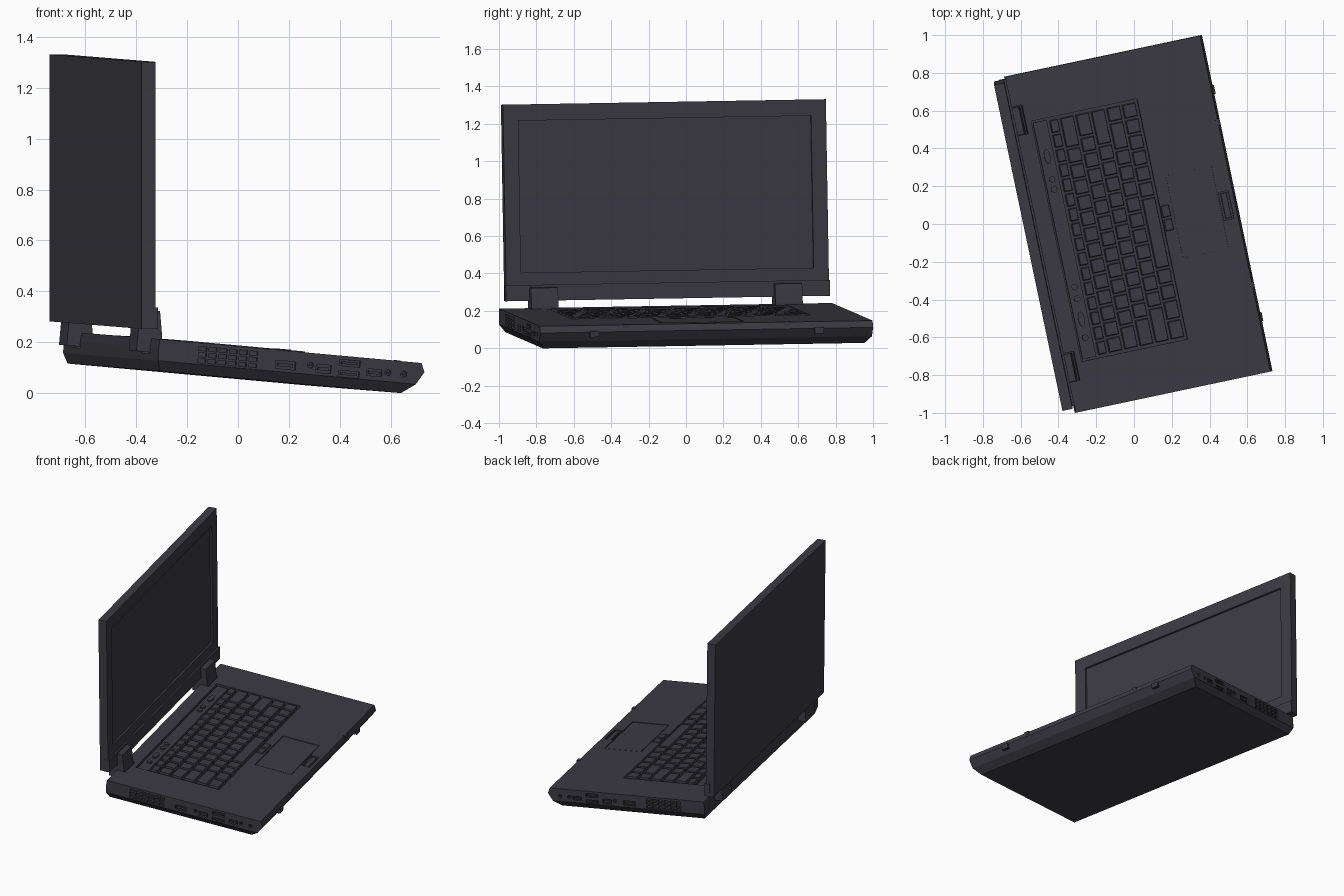
import bpy, bmesh, math
from mathutils import Matrix, Vector

if "Cube" in bpy.data.objects:
    bpy.data.objects.remove(bpy.data.objects["Cube"])

mat = bpy.data.materials.new("dark_charcoal")
mat.diffuse_color = (0.045, 0.043, 0.056, 1)
mat.use_nodes = True
mat.node_tree.nodes["Principled BSDF"].inputs["Base Color"].default_value = mat.diffuse_color

# Frames: base axes are u (towards user), v (width), w (up)
U = Vector((1.04, 0.22, -0.095)).normalized()
V = Vector((-0.37, 1.78, 0.03))
V = (V - U * V.dot(U)).normalized()
D = Vector((0, -V.z / V.y, 1)).normalized()      # lid's upward direction


def frame(x, y, z, origin):
    m = Matrix((x, y, z)).transposed().to_4x4()
    m.translation = origin
    return m


BASE = frame(U, V, U.cross(V), (0.535, 0.108, 0.133))
LID = frame(V.cross(D), V, D, (-0.533, -0.103, 0.267))


def loft(bm, rings):
    """Closed solid through rings of equal point count, bottom to top."""
    rs = [[bm.verts.new(p) for p in r] for r in rings]
    n = len(rs[0])
    bm.faces.new(rs[0][::-1])
    bm.faces.new(rs[-1])
    for a, b in zip(rs, rs[1:]):
        for i in range(n):
            j = (i + 1) % n
            bm.faces.new((a[i], a[j], b[j], b[i]))


def rect(u0, u1, v0, v1, w):
    return [(u0, v0, w), (u1, v0, w), (u1, v1, w), (u0, v1, w)]


def box(bm, u0, u1, v0, v1, w0, w1, t=0.0):
    loft(bm, [rect(u0, u1, v0, v1, w0), rect(u0 + t, u1 - t, v0 + t, v1 - t, w1)])


def disc_up(bm, u, v, r, w0, w1, stretch=1.0, n=12):
    ang = [2 * math.pi * i / n for i in range(n)]
    loft(bm, [[(u + r * math.cos(a), v + r * stretch * math.sin(a), w) for a in ang]
              for w in (w0, w1)])


def disc_side(bm, u, w, r, v0, v1, n=10):
    ang = [2 * math.pi * i / n for i in range(n)]
    loft(bm, [[(u + r * math.cos(a), v, w + r * math.sin(a)) for a in ang]
              for v in (v0, v1)])


def make(name, bm, m):
    bmesh.ops.recalc_face_normals(bm, faces=bm.faces)
    me = bpy.data.meshes.new(name)
    bm.to_mesh(me)
    bm.free()
    me.materials.append(mat)
    ob = bpy.data.objects.new(name, me)
    ob.matrix_world = m
    bpy.context.collection.objects.link(ob)
    return ob


def carve(ob, bm):
    cutter = make("cutter", bm, ob.matrix_world.copy())
    cutter.hide_render = True
    mod = ob.modifiers.new("carve", 'BOOLEAN')
    mod.operation, mod.solver, mod.object = 'DIFFERENCE', 'EXACT', cutter
    bpy.context.view_layer.objects.active = ob
    bpy.ops.object.modifier_apply(modifier=mod.name)
    bpy.data.objects.remove(cutter)


HW = 0.909  # half width of base

# Base body with chamfered underside and pointed front lip
bm = bmesh.new()
loft(bm, [rect(-1.04, -0.065, -HW + 0.03, HW - 0.03, -0.125),
          rect(-1.055, -0.015, -HW, HW, -0.085),
          rect(-1.058, 0.015, -HW, HW, -0.035),
          rect(-1.055, 0.0, -HW, HW, 0.0)])
base = make("base_body", bm, BASE)

# Cut-outs: keyboard well, touchpad, latch, hinge notches, vents and ports
rect_ports = [(-0.543, -0.057, 0.04, 0.016), (-0.39, -0.058, 0.03, 0.016),
              (-0.287, -0.027, 0.042, 0.012), (-0.287, -0.070, 0.042, 0.012),
              (-0.185, -0.055, 0.03, 0.013)]
round_ports = [(-0.443, -0.048), (-0.131, -0.05), (-0.067, -0.05)]
bm = bmesh.new()
box(bm, -0.97, -0.395, -0.65, 0.65, -0.025, 0.02)
box(bm, -0.335, -0.082, -0.225, 0.225, -0.006, 0.02)
box(bm, -0.075, -0.022, -0.075, 0.075, -0.012, 0.02)
for s in (-1, 1):
    box(bm, -1.08, -1.0, s * 0.667 - 0.078, s * 0.667 + 0.078, -0.06, 0.02)
    lo, hi = sorted((s * (HW - 0.015), s * (HW + 0.02)))
    for i in range(6):
        for w in (-0.022, -0.046, -0.070):
            u = -0.88 + i * 0.041
            box(bm, u - 0.016, u + 0.016, lo, hi, w - 0.008, w + 0.008)
    for u, w, a, b in rect_ports:
        box(bm, u - a, u + a, lo, hi, w - b, w + b)
    for u, w in round_ports:
        disc_side(bm, u, w, 0.012, lo, hi)
carve(base, bm)

# Connector tongues inside the ports
bm = bmesh.new()
for s in (-1, 1):
    lo, hi = sorted((s * (HW - 0.02), s * (HW - 0.002)))
    for u, w, a, b in rect_ports:
        box(bm, u - a * 0.75, u + a * 0.75, lo, hi, w - b * 0.4, w + b * 0.4)
    for u, w in round_ports:
        disc_side(bm, u, w, 0.005, lo, hi, 6)
make("port_connectors", bm, BASE)

# Keys, row by row from the back, widths in key units
rows = [[15 / 16] * 16,
        [1] * 13 + [2],
        [1.5] + [1] * 12 + [1.5],
        [1.75] + [1] * 11 + [2.25],
        [2.25] + [1] * 10 + [1.75, 1],
        [1.25, 1.25, 1, 1, 4.5] + [1] * 6]
unit, gap = 1.28 / 15, 0.006
bm = bmesh.new()
u = -0.88
for i, row in enumerate(rows):
    depth = 0.058 if i == 0 else 0.084
    v = -0.64
    for width in row:
        box(bm, u + gap, u + depth - gap, v + gap, v + width * unit - gap, -0.027, 0.004, 0.004)
        v += width * unit
    u += depth
make("keyboard_keys", bm, BASE)

# Control strip behind the keys with round and pill buttons
bm = bmesh.new()
box(bm, -0.962, -0.888, -0.64, 0.64, -0.027, -0.008)
make("control_strip", bm, BASE)
bm = bmesh.new()
for v, stretch in ((0.45, 2.4), (0.326, 1), (0.272, 1), (-0.256, 1),
                   (-0.32, 1), (-0.43, 2.4), (-0.53, 1)):
    disc_up(bm, -0.925, v, 0.017, -0.01, 0.002, stretch)
make("control_buttons", bm, BASE)

# Touchpad plate, pad buttons and lid latch
bm = bmesh.new()
box(bm, -0.330, -0.087, -0.220, 0.220, -0.008, -0.001)
make("touchpad", bm, BASE)
bm = bmesh.new()
for v0, v1 in ((-0.07, -0.004), (0.004, 0.07)):
    box(bm, -0.392, -0.345, v0, v1, -0.005, 0.007, 0.005)
make("pad_buttons", bm, BASE)
bm = bmesh.new()
box(bm, -0.065, -0.032, -0.068, 0.068, -0.014, -0.003, 0.002)
make("lid_latch", bm, BASE)

# Small tabs on the front lip
bm = bmesh.new()
for s in (-1, 1):
    box(bm, -0.02, 0.022, s * 0.614 - 0.024, s * 0.614 + 0.024, -0.062, -0.03)
    box(bm, -0.012, 0.01, s * 0.44 - 0.016, s * 0.44 + 0.016, -0.02, 0.003)
make("front_tabs", bm, BASE)

# Hinges: side profile extruded across the width
profile = [(-1.11, -0.055), (-1.012, -0.055), (-1.012, 0.01), (-1.03, 0.11),
           (-1.08, 0.11), (-1.11, 0.04)]
for s, side in ((-1, "left"), (1, "right")):
    bm = bmesh.new()
    loft(bm, [[(a, v, b) for a, b in profile]
              for v in (s * 0.667 - 0.074, s * 0.667 + 0.074)])
    make(side + "_hinge", bm, BASE)

# Lid with recessed screen
bm = bmesh.new()
box(bm, -0.0275, 0.0275, -0.882, 0.882, 0, 1.05)
lid = make("lid", bm, LID)
bm = bmesh.new()
box(bm, 0.014, 0.06, -0.80, 0.80, 0.15, 0.963)
carve(lid, bm)

# Slightly proud bar along the bottom of the lid
bm = bmesh.new()
box(bm, 0.0, 0.038, -0.885, 0.885, -0.001, 0.084)
make("lid_lower_bar", bm, LID)
